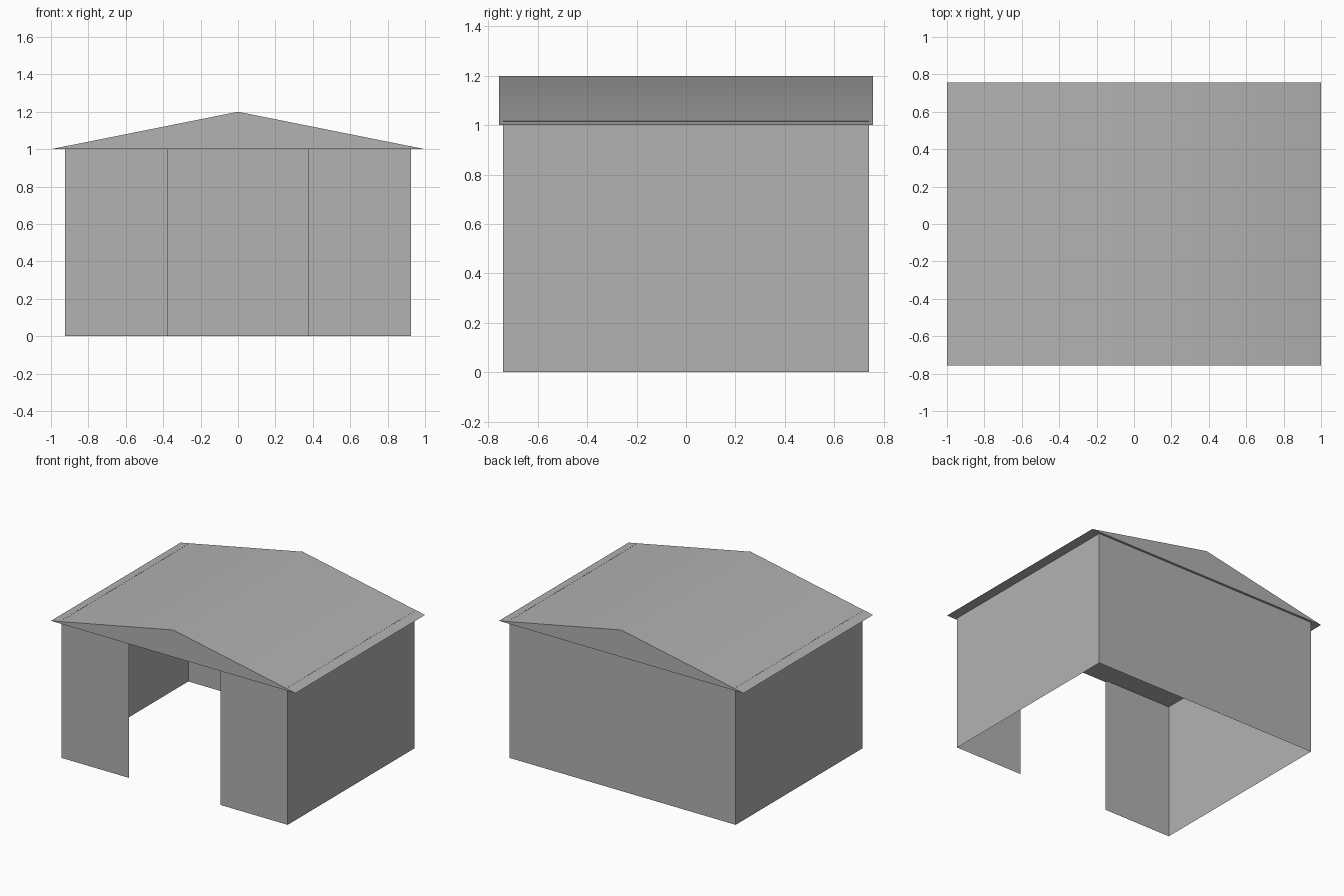
import bpy
import bmesh
import math

cube = bpy.data.objects.get("Cube")
if cube:
    bpy.data.objects.remove(cube, do_unlink=True)

grey = bpy.data.materials.new("plain_grey")
grey.use_nodes = True
colour = (0.448, 0.448, 0.448, 1)
grey.diffuse_color = colour
grey.node_tree.nodes["Principled BSDF"].inputs["Base Color"].default_value = colour


def make_object(name, bm):
    mesh = bpy.data.meshes.new(name)
    bm.to_mesh(mesh)
    bm.free()
    mesh.materials.append(grey)
    obj = bpy.data.objects.new(name, mesh)
    bpy.context.collection.objects.link(obj)
    return obj


def extrude_line(bm, points, closed, direction):
    """Sweep a line of points along a direction and return its edges' faces."""
    verts = [bm.verts.new(p) for p in points]
    edges = [bm.edges.new(pair) for pair in zip(verts, verts[1:])]
    if closed:
        edges.append(bm.edges.new((verts[-1], verts[0])))
    new = bmesh.ops.extrude_edge_only(bm, edges=edges)["geom"]
    moved = [v for v in new if isinstance(v, bmesh.types.BMVert)]
    bmesh.ops.translate(bm, verts=moved, vec=direction)
    return verts, moved


# Thin walls: one sheet around the plan, left open at the front doorway
half_x, half_y, door = 0.925, 0.74, 0.373
wall_top = 1.016
plan = [(door, -half_y, 0), (half_x, -half_y, 0), (half_x, half_y, 0),
        (-half_x, half_y, 0), (-half_x, -half_y, 0), (-door, -half_y, 0)]
bm = bmesh.new()
extrude_line(bm, plan, False, (0, 0, wall_top))
bmesh.ops.recalc_face_normals(bm, faces=bm.faces)
# Keep the sheet facing outwards
for f in bm.faces:
    c = f.calc_center_median()
    if f.normal.x * c.x + f.normal.y * c.y < 0:
        f.normal_flip()
make_object("walls", bm)

# Solid gable roof with a flat ceiling
roof_y = 0.757
gable = [(-1, -roof_y, 1), (1, -roof_y, 1), (0, -roof_y, 1.2)]
bm = bmesh.new()
front, back = extrude_line(bm, gable, True, (0, 2 * roof_y, 0))
bm.faces.new(front)
bm.faces.new(back)
bmesh.ops.recalc_face_normals(bm, faces=bm.faces)
roof = make_object("roof", bm)

# Soften the shallow ridge, keep the eaves and gable edges sharp
bpy.ops.object.select_all(action="DESELECT")
roof.select_set(True)
bpy.context.view_layer.objects.active = roof
bpy.ops.object.shade_smooth_by_angle(angle=math.radians(30))
